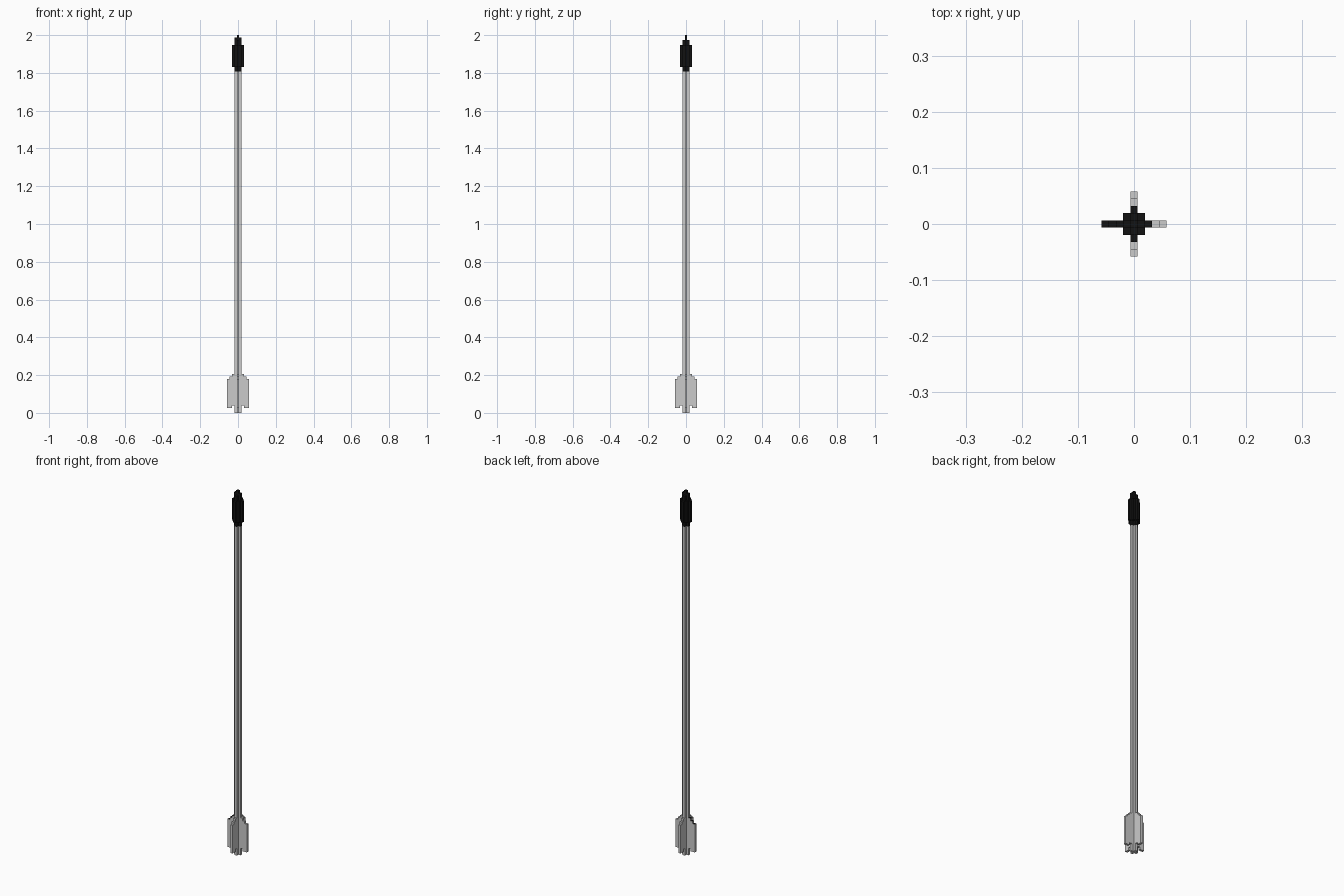
import bpy, bmesh
from math import radians
from mathutils import Matrix

if "Cube" in bpy.data.objects:
    bpy.data.objects.remove(bpy.data.objects["Cube"])

V = 2 / 155  # one grid cell; the arrow is 155 cells tall

black = bpy.data.materials.new("black")
black.diffuse_color = (0.006, 0.006, 0.006, 1)
black.use_nodes = True
black.node_tree.nodes["Principled BSDF"].inputs["Base Color"].default_value = black.diffuse_color
grey = bpy.data.materials.new("grey")
grey.diffuse_color = (0.6, 0.6, 0.6, 1)
grey.use_nodes = True
grey.node_tree.nodes["Principled BSDF"].inputs["Base Color"].default_value = grey.diffuse_color


def prism(name, outline, direction, mats):
    """Extrude a flat outline (in cells) along a direction (in cells)."""
    bm = bmesh.new()
    face = bm.faces.new([bm.verts.new([c * V for c in p]) for p in outline])
    ext = bmesh.ops.extrude_face_region(bm, geom=[face], use_keep_orig=True)
    verts = [g for g in ext["geom"] if isinstance(g, bmesh.types.BMVert)]
    bmesh.ops.translate(bm, verts=verts, vec=[c * V for c in direction])
    bmesh.ops.recalc_face_normals(bm, faces=bm.faces)
    me = bpy.data.meshes.new(name)
    bm.to_mesh(me)
    bm.free()
    for m in mats:
        me.materials.append(m)
    ob = bpy.data.objects.new(name, me)
    bpy.context.collection.objects.link(ob)
    return ob


def section(name, quarter, z0, z1, mats):
    """Upright prism whose outline is one quarter repeated four times."""
    pts = []
    for k in range(4):
        for x, y in quarter:
            for _ in range(k):
                x, y = -y, x
            pts.append((x, y, z0))
    return prism(name, pts, (0, 0, z1 - z0), mats)


plus = [(1.5, -.5), (1.5, .5), (.5, .5)]
barbed = [(2.5, -.5), (2.5, .5), (1.5, .5), (1.5, 1.5), (.5, 1.5)]

# Shaft
section("shaft", plus, 0, 140, [grey])

# Arrow head: collar, barbed body, stepped point
section("head_collar", plus, 140, 142, [black])
section("head_body", barbed, 142, 151, [black])
section("head_shoulder", plus, 151, 153, [black])
prism("head_ridge", [(-1.5, -.5, 153), (1.5, -.5, 153), (1.5, .5, 153), (-1.5, .5, 153)],
      (0, 0, 1), [black])
section("head_tip", [(.5, .5)], 154, 155, [black])

# Four stepped fins around the tail
fin = [(1.5, 3), (2.5, 3), (2.5, 2), (4.5, 2), (4.5, 14), (3.5, 14),
       (3.5, 15), (2.5, 15), (2.5, 16), (1.5, 16)]
for k, side in enumerate(("right", "back", "left", "front")):
    ob = prism("fin_" + side, [(x, -.5, z) for x, z in fin], (0, 1, 0), [grey, black])
    ob.data.transform(Matrix.Rotation(radians(90 * k), 4, "Z"))
    if side == "left":  # dark upper steps
        for p in ob.data.polygons:
            p.material_index = int(p.normal.z > 0.9)
